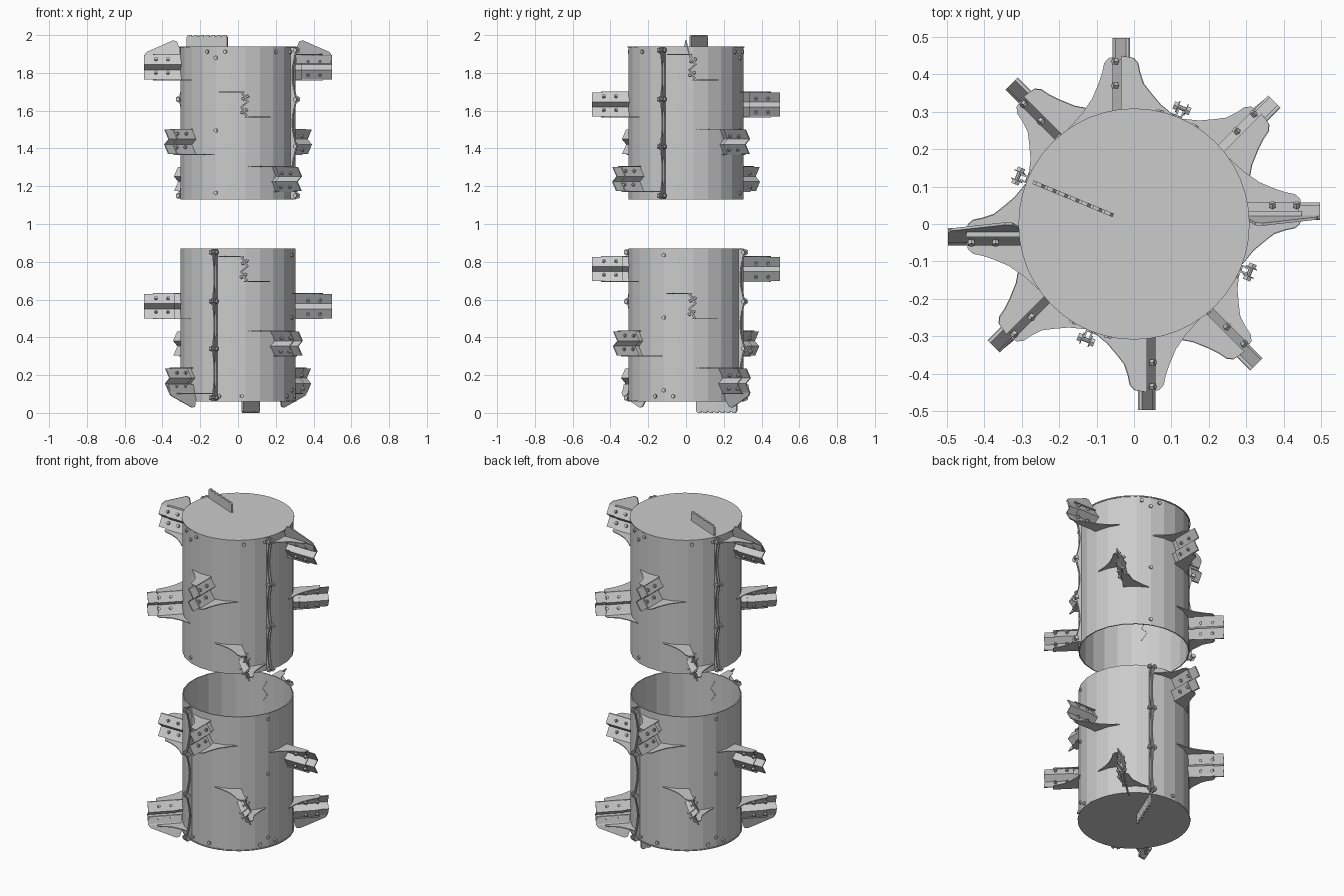
import bpy, bmesh, math
from mathutils import Matrix, Vector

if "Cube" in bpy.data.objects:
    bpy.data.objects.remove(bpy.data.objects["Cube"])

R = 0.306                      # drum radius
Z0, Z1 = 1.13, 1.94            # upper drum extents
SEAM_Z = (1.15, 1.41, 1.66, 1.92)
parts = []                     # objects of the upper drum, copied for the lower one


def turn(deg):
    return Matrix.Rotation(math.radians(deg), 4, 'Z')


def prism(bm, pts, vec):
    """Closed outline extruded along a vector."""
    face = bm.faces.new([bm.verts.new(p) for p in pts])
    ext = bmesh.ops.extrude_face_region(bm, geom=[face], use_keep_orig=True)
    vs = [g for g in ext['geom'] if isinstance(g, bmesh.types.BMVert)]
    bmesh.ops.translate(bm, verts=vs, vec=vec)


def pin(bm, loc, axis, rad, depth, sides=6):
    """Small cylinder centred at loc along axis."""
    rot = Vector(axis).to_track_quat('Z', 'Y').to_matrix().to_4x4()
    bmesh.ops.create_cone(bm, cap_ends=True, segments=sides, radius1=rad, radius2=rad,
                          depth=depth, matrix=Matrix.Translation(loc) @ rot)


def finish(bm, name, matrix=Matrix()):
    bmesh.ops.recalc_face_normals(bm, faces=bm.faces)
    bm.transform(matrix)
    me = bpy.data.meshes.new(name)
    bm.to_mesh(me)
    bm.free()
    ob = bpy.data.objects.new(name, me)
    bpy.context.collection.objects.link(ob)
    parts.append(ob)
    return ob


def drum():
    # thin shell, open underneath
    n = 24
    bm = bmesh.new()
    rings = []
    for r, z in ((R, Z1), (R, Z0), (R - 0.006, Z0), (R - 0.006, Z1 - 0.006)):
        rings.append([bm.verts.new((r * math.cos(2 * math.pi * (i + .5) / n),
                                    r * math.sin(2 * math.pi * (i + .5) / n), z)) for i in range(n)])
    for a, b in zip(rings, rings[1:]):
        for i in range(n):
            j = (i + 1) % n
            bm.faces.new((a[i], a[j], b[j], b[i]))
    bm.faces.new(rings[0])
    bm.faces.new(rings[3])
    finish(bm, "drum_shell")
    # rim of the end plate
    bm = bmesh.new()
    pin(bm, (0, 0, Z1 - 0.002), (0, 0, 1), R + 0.003, 0.006, 48)
    finish(bm, "end_plate")


def s_profile(off, thick=0.007):
    """Zigzag cross-section (t, z) of the paddle plates."""
    line = [(-0.014, 0.064), (0.016, 0.014), (-0.016, -0.014), (0.014, -0.064)]
    return ([(t + off, z) for t, z in line] +
            [(t + off + thick, z) for t, z in reversed(line)])


def paddle(deg, t0, z0, tall):
    place = turn(deg) @ Matrix.Translation((0, t0, z0))
    # inner bracket and outer wear blade
    bm = bmesh.new()
    prism(bm, [(0.295, t, z) for t, z in s_profile(0)], (0.145, 0, 0))
    finish(bm, "paddle_bracket", place)
    bm = bmesh.new()
    prism(bm, [(0.335, t, z) for t, z in s_profile(-0.008, 0.008)], (0.162, 0, 0))
    finish(bm, "paddle_blade", place)
    # four bolts with heads and nuts
    bm = bmesh.new()
    for r in (0.37, 0.435):
        for z, tc in ((0.036, 0.003), (-0.036, -0.003)):
            axis = Vector((0, 0.86, 0.51))
            c = Vector((r, tc, z))
            pin(bm, c, axis, 0.005, 0.045, 8)
            pin(bm, c + axis * 0.015, axis, 0.0095, 0.012)
            pin(bm, c - axis * 0.013, axis, 0.0095, 0.010)
    finish(bm, "paddle_bolts", place)
    # flared gussets: upper one trailing, lower one leading
    bm = bmesh.new()
    for s, z in ((-1, 0.064), (1, -0.069)):
        def surf(d):
            return math.sqrt(R * R - (t0 + s * d) ** 2)
        pts = [(0, 0.45), (0.033, 0.444), (0.045, 0.43), (0.05, 0.405), (0.06, 0.375)]
        pts += [(d, surf(d) + e) for d, e in ((0.077, 0.05), (0.105, 0.022), (0.14, 0.004))]
        pts += [(d, surf(d) - 0.006) for d in (0.14, 0.105, 0.07, 0.035, 0)]
        prism(bm, [(r, s * d, z) for d, r in pts], (0, 0, 0.005))
    finish(bm, "paddle_gussets", place)
    # pointed corner scraper beside the end plate
    if tall:
        bm = bmesh.new()
        out = [(0.308, 0.02), (0.308, 0.10), (0.325, 0.138), (0.345, 0.142),
               (0.485, 0.08), (0.492, 0.07), (0.492, 0.02)]
        prism(bm, [(r, 0.003 - 0.25 * z, z) for r, z in out], (0, -0.007, 0))
        finish(bm, "corner_scraper", place)


def seam(deg):
    # pair of scalloped flanges joining the half shells
    bm = bmesh.new()
    n = 48
    zs = [Z0 + 0.003 + (Z1 - Z0 - 0.008) * i / n for i in range(n + 1)]
    edge = [(R + 0.006 + 0.02 * sum(math.exp(-((z - b) / 0.07) ** 2) for b in SEAM_Z), z) for z in zs]
    for t in (-0.010, 0.005):
        prism(bm, [(R - 0.004, t, zs[-1]), (R - 0.004, t, zs[0])] + [(r, t, z) for r, z in edge],
              (0, 0.005, 0))
    finish(bm, "seam_flange", turn(deg))
    bm = bmesh.new()
    for z in SEAM_Z:
        pin(bm, (0.335, 0, z), (0, 1, 0), 0.006, 0.046, 8)
        for s in (-1, 1):
            pin(bm, (0.335, s * 0.012, z), (0, 1, 0), 0.016, 0.003, 12)
            pin(bm, (0.335, s * 0.018, z), (0, 1, 0), 0.012, 0.011)
    finish(bm, "seam_bolts", turn(deg))


def rivets():
    bm = bmesh.new()
    for half in (0, 180):
        spots = [(247.5, z) for z in (1.88, 1.495, 1.165)]
        spots += [(a, 1.912) for a in (238, 257, 311, 334)]
        for a, z in spots:
            d = turn(a + half) @ Vector((1, 0, 0))
            pin(bm, d * R + Vector((0, 0, z)), d, 0.011, 0.014)
    finish(bm, "shell_bolts")


def end_scraper():
    # serrated blade standing on the end plate
    bm = bmesh.new()
    teeth, a, b = 7, 0.06, 0.292
    top = []
    for i in range(teeth):
        r, w = a + (b - a) * i / teeth, (b - a) / teeth
        top += [(r, 1.99), (r + 0.25 * w, 2.0), (r + 0.75 * w, 2.0)]
    top.append((b, 1.99))
    prism(bm, [(b, -0.005, Z1 - 0.003), (a, -0.005, Z1 - 0.003)] + [(r, -0.005, z) for r, z in top],
          (0, 0.01, 0))
    finish(bm, "end_scraper_blade", turn(157.5))


drum()
rivets()
end_scraper()
for half in (0, 180):
    seam(-22.5 + half)
    for deg, t0, z0, tall in ((0, 0.035, 1.83, True), (90, 0.035, 1.633, False),
                              (45, -0.033, 1.435, False), (135, -0.033, 1.238, False)):
        paddle(deg + half, t0, z0, tall)

# lower drum: the upper one turned over about a horizontal axis at mid height
axis = Vector((math.cos(math.radians(112.5)), math.sin(math.radians(112.5)), 0))
flip = (Matrix.Translation((0, 0, 1)) @ Matrix.Rotation(math.pi, 4, axis)
        @ Matrix.Translation((0, 0, -1)))
for ob in list(parts):
    low = bpy.data.objects.new("lower_" + ob.name, ob.data)
    low.matrix_world = flip
    bpy.context.collection.objects.link(low)
    ob.name = "upper_" + ob.name
